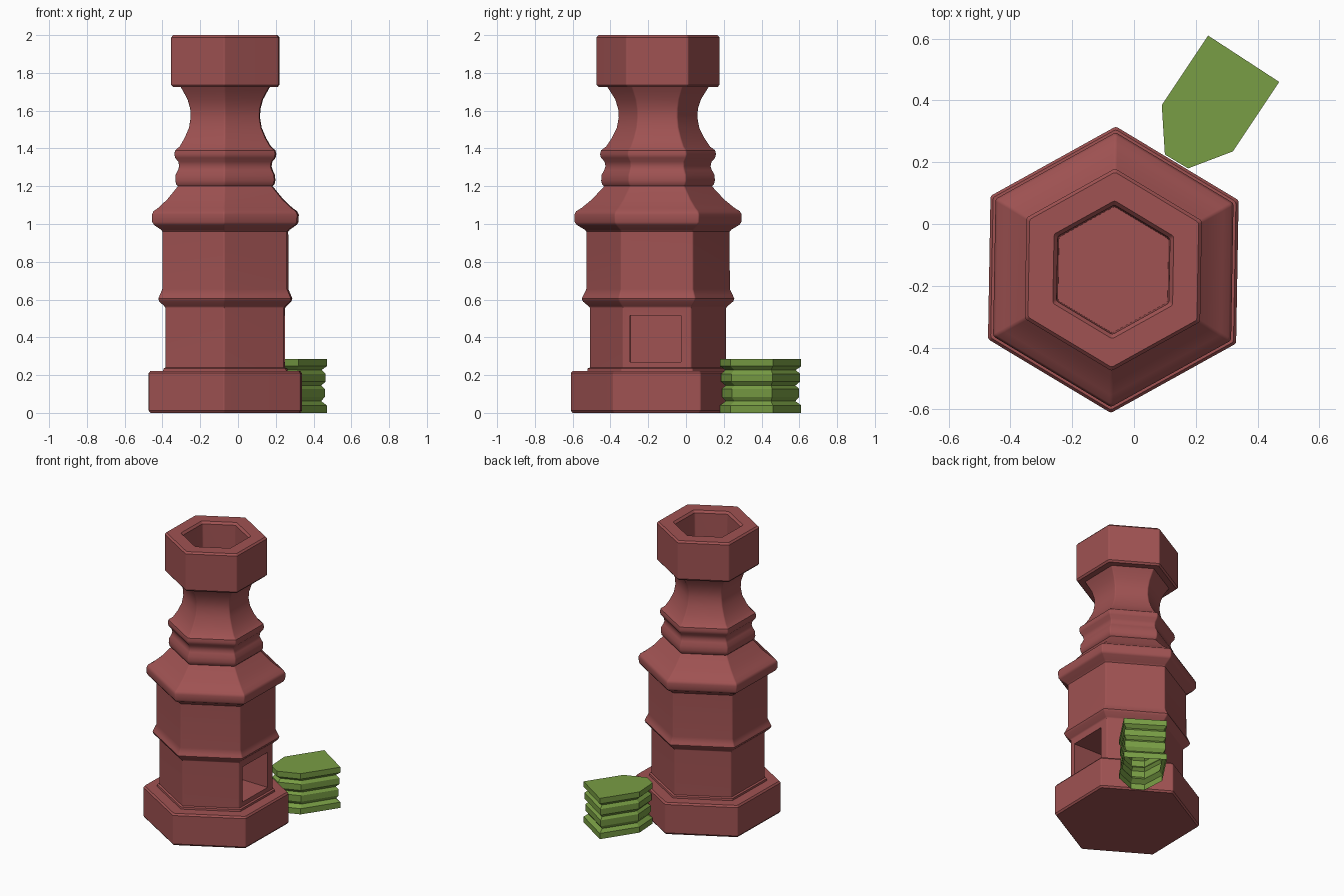
import bpy, bmesh
from math import sin, cos, radians
from mathutils import Vector, Matrix

cube = bpy.data.objects.get("Cube")
if cube:
    bpy.data.objects.remove(cube, do_unlink=True)

CENTRE = Vector((-0.067, -0.148, 0))
TURN = -1  # slight turn of the tower in degrees


def material(name, colour):
    m = bpy.data.materials.new(name)
    m.use_nodes = True
    m.diffuse_color = colour
    m.node_tree.nodes["Principled BSDF"].inputs["Base Color"].default_value = colour
    return m


def loft(name, rings, mat, cap_start=True):
    """Join equal-sized rings of points into a skin with end caps."""
    bm = bmesh.new()
    loops = [[bm.verts.new(p) for p in ring] for ring in rings]
    n = len(loops[0])
    for a, b in zip(loops, loops[1:]):
        for i in range(n):
            j = (i + 1) % n
            bm.faces.new((a[i], a[j], b[j], b[i]))
    if cap_start:
        bm.faces.new(loops[0][::-1])
    bm.faces.new(loops[-1])
    mesh = bpy.data.meshes.new(name)
    bm.to_mesh(mesh)
    bm.free()
    ob = bpy.data.objects.new(name, mesh)
    bpy.context.collection.objects.link(ob)
    mesh.materials.append(mat)
    return ob


def activate(ob):
    bpy.ops.object.select_all(action="DESELECT")
    ob.select_set(True)
    bpy.context.view_layer.objects.active = ob


def hexagon(radius, z, rounding=0.012):
    """Hexagon with softly rounded corners."""
    pts = []
    for k in range(6):
        a = 90 + TURN + 60 * k
        for step in (-30, 0, 30):
            d = radius - rounding
            pts.append(CENTRE + Vector((
                d * cos(radians(a)) + rounding * cos(radians(a + step)),
                d * sin(radians(a)) + rounding * sin(radians(a + step)), z)))
    return pts


brick = material("brick red", (0.35, 0.085, 0.085, 1))
green = material("leaf green", (0.19, 0.34, 0.058, 1))

# Tower profile: radius and height, from the foot up and into the top socket
profile = [
    (0.452, 0), (0.462, 0.012), (0.462, 0.21), (0.452, 0.222),       # foot
    (0.375, 0.222), (0.373, 0.235), (0.36, 0.24), (0.36, 0.555),     # lower body
    (0.368, 0.565), (0.398, 0.59), (0.404, 0.605), (0.396, 0.622),   # belt
    (0.38, 0.655), (0.379, 0.96),                                    # upper body
    (0.388, 0.97), (0.43, 0.995), (0.441, 1.01), (0.443, 1.05),      # eave
    (0.433, 1.068), (0.405, 1.085), (0.35, 1.13), (0.285, 1.2),      # roof
    (0.296, 1.21), (0.301, 1.23), (0.299, 1.26), (0.285, 1.285),     # lower moulding
    (0.278, 1.305), (0.283, 1.33), (0.302, 1.35), (0.307, 1.37),     # upper moulding
    (0.302, 1.39), (0.275, 1.41), (0.245, 1.455), (0.218, 1.51),     # neck
    (0.208, 1.565), (0.211, 1.61), (0.227, 1.66), (0.255, 1.705),
    (0.268, 1.725), (0.315, 1.725), (0.326, 1.737), (0.326, 1.988),  # head
    (0.314, 2.0), (0.222, 2.0), (0.208, 1.985), (0.203, 1.77),       # socket
]
tower = loft("tower", [hexagon(r, z) for r, z in profile], brick)

# Square window recess in the side
bpy.ops.mesh.primitive_cube_add(size=1)
cutter = bpy.context.object
cutter.name = "window_cutter"
cutter.hide_render = True
cutter.data.materials.append(brick)
cutter.matrix_world = (
    Matrix.Translation((0.1, -0.16, 0.3925))
    @ Matrix.Rotation(radians(TURN), 4, "Z")
    @ Matrix.Diagonal((0.5, 0.27, 0.245, 1)))
cut = tower.modifiers.new("window", "BOOLEAN")
cut.operation = "DIFFERENCE"
cut.solver = "EXACT"
cut.object = cutter
activate(tower)
bpy.ops.object.modifier_apply(modifier=cut.name)
bpy.data.objects.remove(cutter, do_unlink=True)
activate(tower)
bpy.ops.object.shade_smooth_by_angle(angle=radians(35))
weighted = tower.modifiers.new("flat faces", "WEIGHTED_NORMAL")
weighted.keep_sharp = True

# Stack of leaf-shaped plates, open underneath
outline = [(0.09, 0.385), (0.1, 0.225), (0.175, 0.18),
           (0.32, 0.235), (0.47, 0.46), (0.24, 0.61)]
middle = Vector((0.26, 0.39, 0))
plates = [(1, 0), (1, 0.04), (0.86, 0.062), (0.95, 0.085), (0.95, 0.127),
          (0.86, 0.145), (0.97, 0.165), (0.97, 0.207), (0.87, 0.227),
          (1, 0.247), (1, 0.285)]
loft("leaf_stack",
     [[middle + (Vector((x, y, 0)) - middle) * s + Vector((0, 0, z))
       for x, y in outline] for s, z in plates],
     green, cap_start=False)
